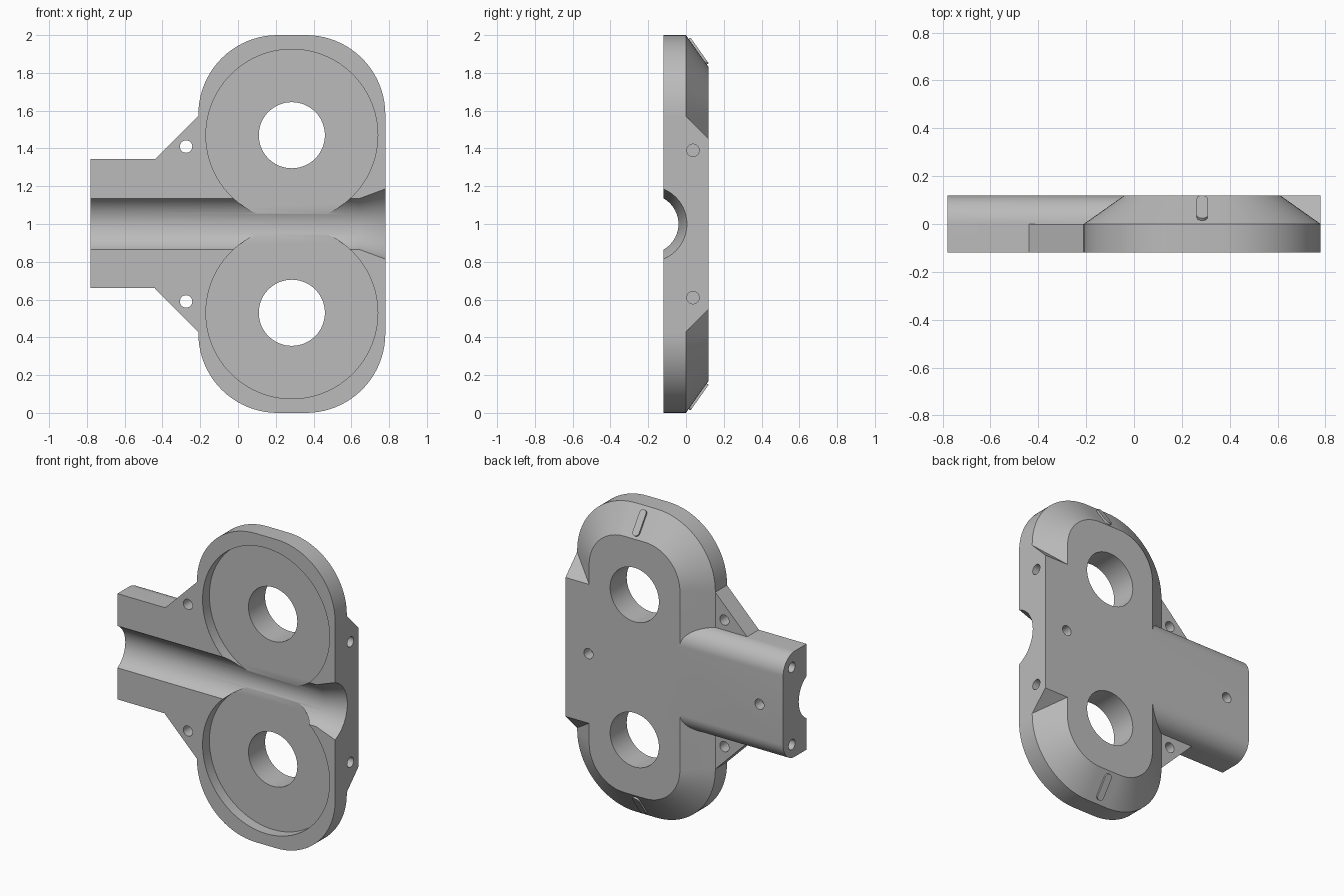
import bpy
import bmesh
from math import sin, cos, pi, radians
from mathutils import Vector

cube = bpy.data.objects.get("Cube")
if cube:
    bpy.data.objects.remove(cube, do_unlink=True)

FRONT, MID, BACK = -0.12, 0.0, 0.12
HUB_X, HUB_Z = 0.285, (0.53, 1.47)

grey = bpy.data.materials.new("plain grey")
grey.use_nodes = True
grey.diffuse_color = (0.5, 0.5, 0.5, 1)
grey.node_tree.nodes["Principled BSDF"].inputs["Base Color"].default_value = (0.5, 0.5, 0.5, 1)


def loft(name, rings):
    """Closed solid through matching rings of 3D points."""
    bm = bmesh.new()
    loops = [[bm.verts.new(p) for p in ring] for ring in rings]
    n = len(loops[0])
    for a, b in zip(loops, loops[1:]):
        for i in range(n):
            j = (i + 1) % n
            bm.faces.new((a[i], a[j], b[j], b[i]))
    bm.faces.new(loops[0][::-1])
    bm.faces.new(loops[-1])
    bmesh.ops.recalc_face_normals(bm, faces=bm.faces)
    mesh = bpy.data.meshes.new(name)
    bm.to_mesh(mesh)
    bm.free()
    mesh.materials.append(grey)
    ob = bpy.data.objects.new(name, mesh)
    bpy.context.collection.objects.link(ob)
    return ob


def along_y(name, pts, y0, y1):
    return loft(name, [[(x, y, z) for x, z in pts] for y in (y0, y1)])


def along_x(name, pts, x0, x1):
    return loft(name, [[(x, y, z) for y, z in pts] for x in (x0, x1)])


def arc(cx, cy, r, start, end, n):
    return [(cx + r * cos(radians(start + (end - start) * i / n)),
             cy + r * sin(radians(start + (end - start) * i / n))) for i in range(n + 1)]


def circle(cx, cy, r, n=32):
    return arc(cx, cy, r, 0, 360, n)[:-1]


def combine(target, tool, operation):
    """Apply a boolean and discard the tool."""
    mod = target.modifiers.new("bool", "BOOLEAN")
    mod.object, mod.operation, mod.solver = tool, operation, "EXACT"
    bpy.context.view_layer.objects.active = target
    bpy.ops.object.modifier_apply(modifier=mod.name)
    bpy.data.objects.remove(tool, do_unlink=True)


def rounded_outline(r):
    return (arc(0.36, 1.58, r, 0, 90, 20) + arc(0.21, 1.58, r, 90, 180, 20)
            + arc(0.21, 0.42, r, 180, 270, 20) + arc(0.36, 0.42, r, 270, 360, 20))


# Main housing with sloped back edge
housing = loft("housing", [[(x, y, z) for x, z in rounded_outline(r)]
                           for y, r in ((FRONT, 0.42), (MID, 0.42), (BACK, 0.25))])

# Square mounting block on the side
block = along_x("side_block", [(FRONT, 0.43), (MID, 0.43), (BACK, 0.55), (BACK, 1.45),
                               (MID, 1.57), (FRONT, 1.57)], 0.3, 0.78)
combine(housing, block, "UNION")

# Arm with rounded back edges
arm_profile = ([(FRONT, 0.66)] + arc(MID, 0.78, 0.12, -90, 0, 14)
               + arc(MID, 1.225, 0.12, 0, 90, 14) + [(FRONT, 1.345)])
combine(housing, along_x("arm", arm_profile, -0.78, 0.1), "UNION")

# Triangular gussets above and below the arm
for s in (-1, 1):
    pts = [(-0.44, 0.343), (-0.21, 0.573), (0, 0.573), (0, 0.25), (-0.44, 0.25)]
    combine(housing, along_y("gusset", [(x, 1 + s * z) for x, z in pts], FRONT, MID), "UNION")

# Half-round feed channel with flared exit
channel = loft("channel_cutter", [[(x, y, z) for y, z in circle(-0.195, 1.0, r, 96)]
                                  for x, r in ((-0.8, 0.155), (0.645, 0.155),
                                               (0.78, 0.2), (0.8, 0.207))])
combine(housing, channel, "DIFFERENCE")

# Round pockets and their through holes
for z in HUB_Z:
    combine(housing, along_y("pocket_cutter", circle(HUB_X, z, 0.455, 96), -0.2, -0.05), "DIFFERENCE")
    combine(housing, along_y("hub_cutter", circle(HUB_X, z, 0.175, 64), -0.2, 0.2), "DIFFERENCE")

# Small screw holes
R = 0.033
for s in (-1, 1):
    combine(housing, along_y("gusset_hole", circle(-0.275, 1 + s * 0.41, R, 24), -0.2, 0.2), "DIFFERENCE")
    combine(housing, along_x("block_hole", circle(0.037, 1 + s * 0.39, R, 24), 0.68, 0.85), "DIFFERENCE")
    combine(housing, along_x("arm_hole", circle(0.03, 1 + s * 0.25, R, 24), -0.85, -0.68), "DIFFERENCE")
for x in (-0.61, 0.615):
    combine(housing, along_y("back_hole", circle(x, 1.0, R, 24), 0.05, 0.2), "DIFFERENCE")

# Raised marker ribs on the top and bottom slopes
ribs = []
for s, label in ((1, "top"), (-1, "bottom")):
    along = Vector((0, 0.12, -0.17 * s)).normalized()
    out = Vector((0, 0.17, 0.12 * s)).normalized()
    centre = Vector((HUB_X, 0.062, 1 + s * 0.912))
    slot = arc(0, 0.06, 0.023, 0, 180, 10) + arc(0, -0.06, 0.023, 180, 360, 10)
    ribs.append(loft(label + "_marker_rib", [
        [centre + Vector((u, 0, 0)) + along * v + out * h for u, v in slot]
        for h in (-0.01, 0.012)]))

# Smooth curved walls, keep edges sharp
bpy.ops.object.select_all(action="DESELECT")
for ob in [housing] + ribs:
    ob.select_set(True)
bpy.context.view_layer.objects.active = housing
bpy.ops.object.shade_smooth_by_angle(angle=radians(25))
